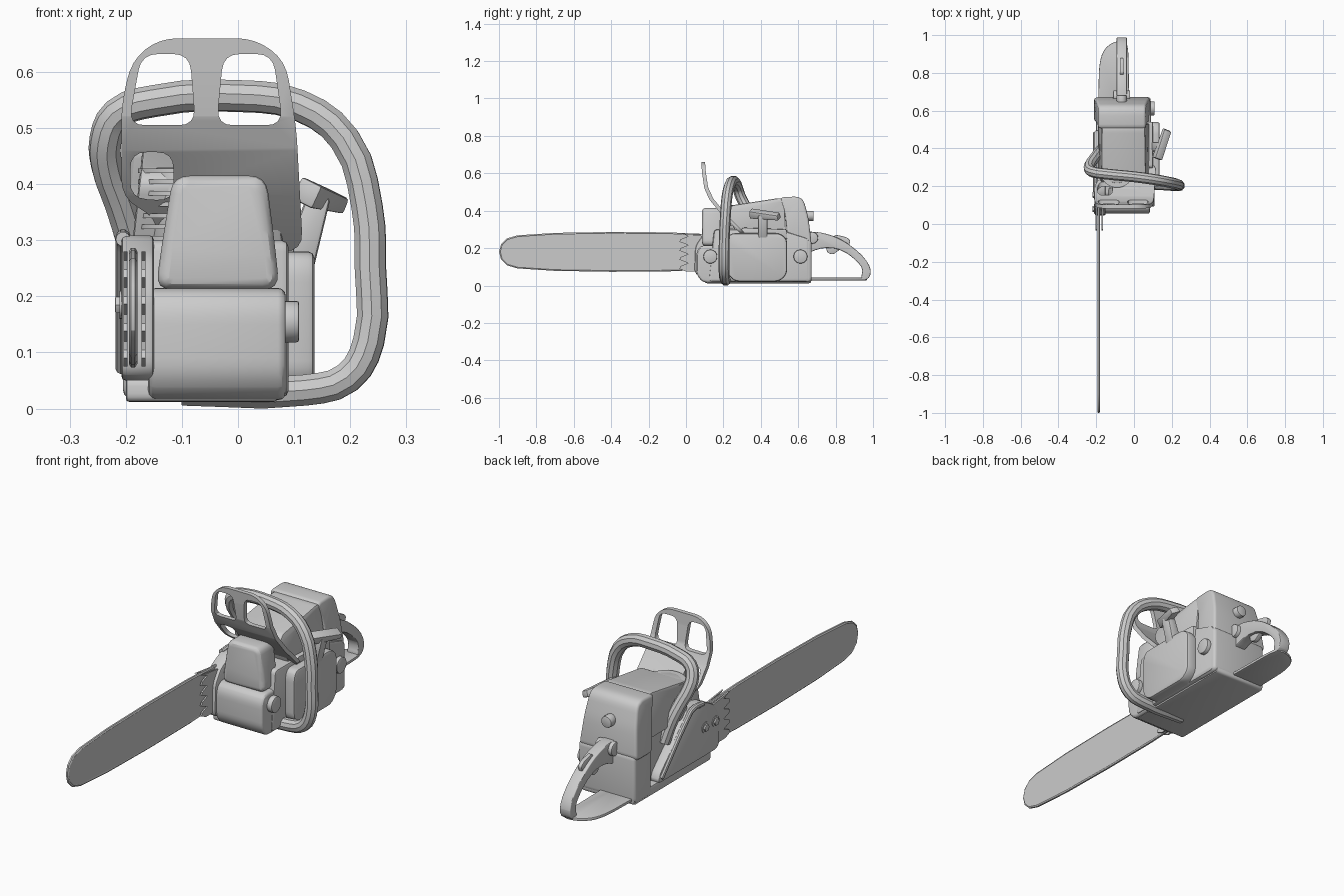
import bpy, bmesh, math
from mathutils import Vector

if "Cube" in bpy.data.objects:
    bpy.data.objects.remove(bpy.data.objects["Cube"])


def fillet(pts, r, n=4):
    """Round every corner of a closed 2D outline."""
    out, c = [], len(pts)
    for i in range(c):
        p, a, b = Vector(pts[i]), Vector(pts[i - 1]), Vector(pts[(i + 1) % c])
        ra, rb = min(r, (a - p).length * .48), min(r, (b - p).length * .48)
        s, e = p + (a - p).normalized() * ra, p + (b - p).normalized() * rb
        for k in range(n + 1):
            t = k / n
            out.append(s * (1 - t) ** 2 + p * 2 * t * (1 - t) + e * t * t)
    return out


def rect(u0, u1, v0, v1):
    return [(u0, v0), (u1, v0), (u1, v1), (u0, v1)]


def apply_mods(ob):
    bpy.context.view_layer.objects.active = ob
    for m in list(ob.modifiers):
        bpy.ops.object.modifier_apply(modifier=m.name)


def prism(name, pts, axis, a, b, bevel=0, seg=2, warp=None):
    """Extrude an outline along an axis; x: (y,z), y: (x,z), z: (x,y)."""
    place = {'x': lambda p, t: (t, p[0], p[1]), 'y': lambda p, t: (p[0], t, p[1]),
             'z': lambda p, t: (p[0], p[1], t)}[axis]
    bm = bmesh.new()
    lo = [bm.verts.new(place(p, a)) for p in pts]
    hi = [bm.verts.new(place(p, b)) for p in pts]
    bm.faces.new(lo)
    bm.faces.new(hi)
    for i in range(len(pts)):
        j = (i + 1) % len(pts)
        bm.faces.new((lo[i], lo[j], hi[j], hi[i]))
    if warp:
        for v in bm.verts:
            v.co = warp(v.co)
    bmesh.ops.recalc_face_normals(bm, faces=bm.faces)
    me = bpy.data.meshes.new(name)
    bm.to_mesh(me)
    bm.free()
    ob = bpy.data.objects.new(name, me)
    bpy.context.collection.objects.link(ob)
    if bevel:
        m = ob.modifiers.new("Bevel", 'BEVEL')
        m.width, m.segments, m.limit_method, m.angle_limit = bevel, seg, 'ANGLE', math.radians(40)
        apply_mods(ob)
    return ob


def boolean(ob, cutter, op):
    m = ob.modifiers.new("Bool", 'BOOLEAN')
    m.object, m.operation, m.solver = cutter, op, 'EXACT'
    apply_mods(ob)
    bpy.data.objects.remove(cutter)


def disc(name, axis, c, r, a, b, n=24, bevel=.005):
    ring = [(c[0] + r * math.cos(2 * math.pi * i / n), c[1] + r * math.sin(2 * math.pi * i / n))
            for i in range(n)]
    return prism(name, ring, axis, a, b, bevel)


def tube(name, pts, r, closed=False, bezier=True, res=3, sides=3):
    cu = bpy.data.curves.new(name, 'CURVE')
    cu.dimensions, cu.bevel_depth, cu.bevel_resolution = '3D', r, sides
    cu.resolution_u, cu.use_fill_caps = res, True
    sp = cu.splines.new('BEZIER' if bezier else 'POLY')
    if bezier:
        sp.bezier_points.add(len(pts) - 1)
        for q, p in zip(sp.bezier_points, pts):
            q.co, q.handle_left_type, q.handle_right_type = p, 'AUTO', 'AUTO'
    else:
        sp.points.add(len(pts) - 1)
        for q, p in zip(sp.points, pts):
            q.co = (*p, 1)
    sp.use_cyclic_u = closed
    ob = bpy.data.objects.new(name, cu)
    bpy.context.collection.objects.link(ob)
    bpy.ops.object.select_all(action='DESELECT')
    ob.select_set(True)
    bpy.context.view_layer.objects.active = ob
    bpy.ops.object.convert(target='MESH')
    return bpy.context.object


def taper(z0, z1, k, xc=-.065):
    def f(co):
        t = max(0, min(1, (co.z - z0) / (z1 - z0)))
        return Vector((xc + (co.x - xc) * (1 - t * (1 - k)), co.y, co.z))
    return f


# Guide bar with a chain around its edge
half = [(.12, .09), (-.1, .098), (-.4, .1), (-.7, .095), (-.9, .082), (-.955, .066), (-.983, .038)]
bar = [(y, .18 + h) for y, h in half] + [(-.993, .18)] + [(y, .18 - h) for y, h in reversed(half)]
prism("guide_bar", bar, 'x', -.193, -.181)
tube("chain", [(-.187, y, z) for y, z in bar], .0075, True, False, sides=1)

# Toothed bumper plates on both sides of the bar
teeth = [(.09, .075), (0, .075)]
for i in range(4):
    z = .09 + i * .048
    teeth += [(-.035, z), (-.028, z + .014), (.012, z + .03)]
teeth += [(-.03, .28), (.09, .265)]
for x in (-.204, -.172):
    prism("bumper_spikes", teeth, 'x', x, x + .007)

# Crankcase, base and tanks
prism("crankcase", fillet([(.12, .02), (.66, .02), (.66, .25), (.5, .3), (.15, .3)], .02),
      'x', -.165, .09, .012)
prism("base_plate", fillet(rect(.1, .67, .012, .055), .015), 'x', -.2, .07, .006)
prism("front_tank", fillet([(.055, .06), (.09, .015), (.24, .015), (.24, .215), (.08, .215), (.055, .18)], .03),
      'x', -.16, .085, .022, 3)
prism("rear_tank", fillet(rect(.545, .672, .018, .245), .025), 'x', -.205, .088, .015, 3)
for y in (.13, .612):
    disc("tank_cap", 'x', (y, .155), .037, .07, .109)

# Muffler
prism("muffler", fillet([(-.147, .212), (.074, .212), (.066, .29), (.05, .415), (-.116, .415), (-.136, .29)], .03),
      'y', .085, .2, .02, 3)

# Finned cylinder under the top cover
disc("cylinder_core", 'z', (-.09, .28), .065, .28, .43)
for i in range(7):
    disc("cooling_fin", 'z', (-.09, .28), .088, .3 + i * .02, .308 + i * .02, bevel=0)

# Starter housing, right side
prism("starter_housing", fillet([(.222, .06), (.26, .022), (.5, .022), (.54, .06), (.54, .25), (.5, .28), (.24, .28), (.222, .25)], .025),
      'x', .07, .136, .018)
prism("starter_upper", fillet([(.27, .24), (.54, .24), (.54, .3), (.3, .31)], .015), 'x', .0, .1, .01)

# Top cover and rear filter cover
prism("top_cover", fillet([(.27, .27), (.535, .27), (.525, .462), (.5, .468), (.24, .428), (.22, .4)], .02),
      'x', -.19, .082, .018, 2, taper(.28, .46, .84))
prism("filter_cover", fillet([(.545, .22), (.672, .22), (.655, .36), (.63, .455), (.6, .476), (.5, .472), (.53, .38)], .028),
      'x', -.212, .085, .022, 3, taper(.24, .47, .84))
disc("cover_knob", 'y', (-.065, .372), .027, .63, .683, 16)

# Clutch cover, left side, with raised rear rib and two nuts
prism("clutch_cover", fillet([(.045, .07), (.07, .05), (.5, .05), (.49, .09), (.27, .305), (.17, .31), (.09, .27), (.05, .21)], .025),
      'x', -.208, -.15, .008)
tube("clutch_cover_rib", [(-.205, .17, .302), (-.205, .25, .302), (-.205, .285, .275), (-.205, .48, .07)], .013)
for y in (.08, .155):
    disc("washer", 'x', (y, .185), .025, -.211, -.2, bevel=0)
    disc("bar_nut", 'x', (y, .185), .017, -.219, -.2, 6, .002)

# Front hand guard: bent sheet trimmed by its front outline
line = [(.08, .68), (.086, .6), (.098, .52), (.125, .46), (.19, .38), (.3, .27)]
sheet = line + [(y + .02, z + .006) for y, z in reversed(line)]
guard = prism("hand_guard", sheet, 'x', -.3, .3)
edge = [(-.14, .28), (.116, .28), (.104, .5), (.085, .62), (.03, .66), (-.14, .66), (-.19, .62), (-.208, .54), (-.208, .375), (-.145, .34)]
boolean(guard, prism("trim", fillet(edge, .035), 'y', -.1, .6), 'INTERSECT')
windows = [[(-.195, .505), (-.076, .505), (-.086, .632), (-.172, .632)],
           [(-.038, .505), (.08, .505), (.062, .632), (-.026, .632)],
           [(-.192, .375), (-.115, .37), (-.115, .457), (-.192, .457)]]
for w in windows:
    boolean(guard, prism("window", fillet(w, .03), 'y', -.1, .6), 'DIFFERENCE')

# Wrap-around front handle
tube("front_handle", [(-.1, .215, .033), (.12, .21, .033), (.195, .205, .055), (.233, .203, .12), (.236, .205, .25),
                      (.23, .21, .36), (.19, .22, .48), (.11, .235, .54), (0, .25, .557), (-.15, .265, .548),
                      (-.215, .275, .525), (-.236, .29, .48), (-.233, .315, .43), (-.212, .345, .37),
                      (-.19, .375, .3), (-.165, .4, .2)], .029)

# Pull-start grip and stem
grip = prism("starter_grip", [(-.08, -.022), (.085, -.022), (.08, .008), (-.08, .022)], 'x', -.022, .022, .006)
grip.location, grip.rotation_euler = (.15, .42, .38), (math.radians(-4), math.radians(25), math.radians(-22))
prism("starter_stem", [(.075, .25), (.135, .25), (.165, .375), (.125, .385)], 'y', .385, .435, .008)

# Rear handle, trigger, throttle lock and foot plate
prism("rear_handle", fillet([(.63, .29), (.72, .285), (.8, .262), (.87, .222), (.94, .165), (.985, .105), (.99, .055),
                             (.965, .028), (.93, .03), (.948, .08), (.925, .12), (.86, .175), (.79, .203),
                             (.72, .2), (.63, .165)], .03, 2), 'x', -.092, -.038, .016, 3)
prism("trigger", fillet([(.745, .22), (.755, .175), (.785, .165), (.82, .19), (.83, .2)], .012), 'x', -.076, -.054, .004)
prism("throttle_lock", fillet([(.78, .25), (.8, .272), (.86, .258), (.88, .24), (.87, .21)], .01), 'x', -.075, -.055, .004)
disc("handle_mount", 'x', (.675, .255), .032, -.11, -.02, 16)
foot = [(-.19, .62), (-.025, .62), (-.03, .93), (-.045, .972), (-.11, .965), (-.165, .92), (-.185, .84)]
prism("foot_plate", fillet(foot, .05), 'z', .028, .042, .004)

# Smooth rounded areas, keep hard edges
bpy.ops.object.select_all(action='SELECT')
bpy.ops.object.shade_smooth_by_angle(angle=math.radians(30))
